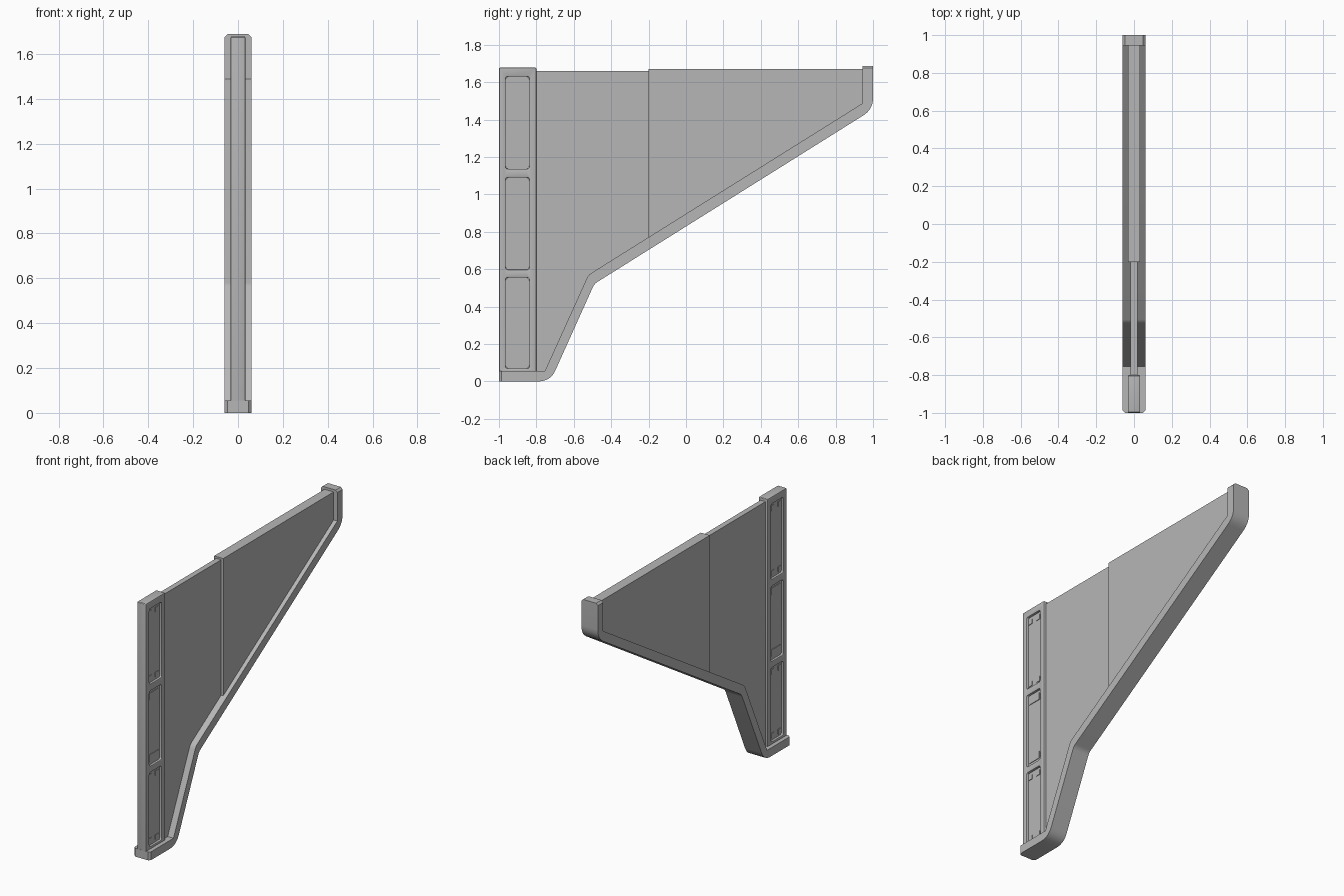
import bpy, bmesh
from mathutils import Matrix

if "Cube" in bpy.data.objects:
    bpy.data.objects.remove(bpy.data.objects["Cube"])

grey = bpy.data.materials.new("light_grey")
grey.diffuse_color = (0.47, 0.47, 0.47, 1)
grey.use_nodes = True
grey.node_tree.nodes["Principled BSDF"].inputs["Base Color"].default_value = grey.diffuse_color

# local x -> world y, local y -> world z, local z -> world x
TO_SIDE = Matrix(((0, 0, 1, 0), (1, 0, 0, 0), (0, 1, 0, 0), (0, 0, 0, 1)))


def rounded(points, steps=5):
    """Outline from (y, z, rounding distance) corners."""
    out = []
    n = len(points)
    for i, (y, z, d) in enumerate(points):
        if d == 0:
            out.append((y, z))
            continue
        ends = []
        for j in (i - 1, (i + 1) % n):
            dy, dz = points[j][0] - y, points[j][1] - z
            k = d / (dy * dy + dz * dz) ** 0.5
            ends.append((y + dy * k, z + dz * k))
        (ay, az), (by, bz) = ends
        for s in range(steps + 1):
            t = s / steps
            u = 1 - t
            out.append((u * u * ay + 2 * u * t * y + t * t * by,
                        u * u * az + 2 * u * t * z + t * t * bz))
    return out


def box(y0, y1, z0, z1, d=0.0):
    return rounded([(y0, z0, d), (y1, z0, d), (y1, z1, d), (y0, z1, d)], 3)


def plate(name, loops, half, bevel=0.0, chamfer=None):
    """Side outlines (first outer, rest holes) thickened evenly about x = 0."""
    cu = bpy.data.curves.new(name, 'CURVE')
    cu.dimensions, cu.fill_mode = '2D', 'BOTH'
    cu.extrude, cu.bevel_depth, cu.offset = half - bevel, bevel, -bevel
    cu.bevel_resolution = 1
    for loop in loops:
        sp = cu.splines.new('POLY')
        sp.points.add(len(loop) - 1)
        for p, (y, z) in zip(sp.points, loop):
            p.co = (y, z, 0, 1)
        sp.use_cyclic_u = True
    tmp = bpy.data.objects.new(name + "_outline", cu)
    bpy.context.collection.objects.link(tmp)
    dg = bpy.context.evaluated_depsgraph_get()
    me = bpy.data.meshes.new_from_object(tmp.evaluated_get(dg))
    bpy.data.objects.remove(tmp)
    me.transform(TO_SIDE)
    me.name = name
    bm = bmesh.new()
    bm.from_mesh(me)
    bmesh.ops.remove_doubles(bm, verts=bm.verts, dist=0.0002)
    bmesh.ops.recalc_face_normals(bm, faces=bm.faces)
    if chamfer:
        edges = [e for e in bm.edges if chamfer(*e.verts) and len(e.link_faces) == 2]
        bmesh.ops.bevel(bm, geom=edges, offset=0.013, segments=1,
                        affect='EDGES', profile=0.5)
    bm.to_mesh(me)
    bm.free()
    me.materials.clear()
    me.materials.append(grey)
    ob = bpy.data.objects.new(name, me)
    bpy.context.collection.objects.link(ob)
    bpy.ops.object.select_all(action='DESELECT')
    ob.select_set(True)
    bpy.context.view_layer.objects.active = ob
    bpy.ops.object.shade_smooth_by_angle(angle=0.5)
    return ob


def end_corner(a, b):
    """Long edges of the rim's front end and of its top end."""
    if abs(a.co.x - b.co.x) > 0.001:
        return False
    return all(v.co.y < -0.999 for v in (a, b)) or all(v.co.z > 1.684 for v in (a, b))


# wide rim along the foot, the slopes and the rear tip
rim = rounded([(-1, 0, 0), (-0.725, 0, 0.065), (-0.49, 0.522, 0.02),
               (1, 1.455, 0.06), (1, 1.688, 0), (0.945, 1.688, 0),
               (0.945, 1.488, 0), (-0.522, 0.57, 0.02), (-0.755, 0.055, 0),
               (-1, 0.055, 0)])
plate("rim", [rim], 0.06, chamfer=end_corner)

# thin front panel and thicker rear panel
plate("front_panel", [[(-0.98, 0.03), (-0.74, 0.03), (-0.505, 0.545),
                       (-0.19, 0.745), (-0.19, 1.66), (-0.98, 1.66)]], 0.018)
plate("rear_panel", [[(-0.2, 0.742), (0.97, 1.475), (0.97, 1.672),
                      (-0.2, 1.672)]], 0.033)

# front column with three recessed bays
bays = [(0.07, 0.555), (0.598, 1.09), (1.137, 1.63)]
holes = [box(-0.964, -0.838, a, b, 0.015) for a, b in bays]
plate("front_column", [box(-1, -0.8, 0.05, 1.678, 0.008)] + holes, 0.033, 0.006)

# small pads in the corners of the outer bays
for n, (a, b) in enumerate((bays[0], bays[2])):
    for y in (-0.957, -0.885):
        for z in (a + 0.015, b - 0.05):
            plate("corner_pad", [box(y, y + 0.031, z, z + 0.032)], 0.022)

# wide pads at the ends of the middle bay
for z in (0.62, 1.025):
    plate("middle_pad", [box(-0.95, -0.857, z, z + 0.045)], 0.022)
